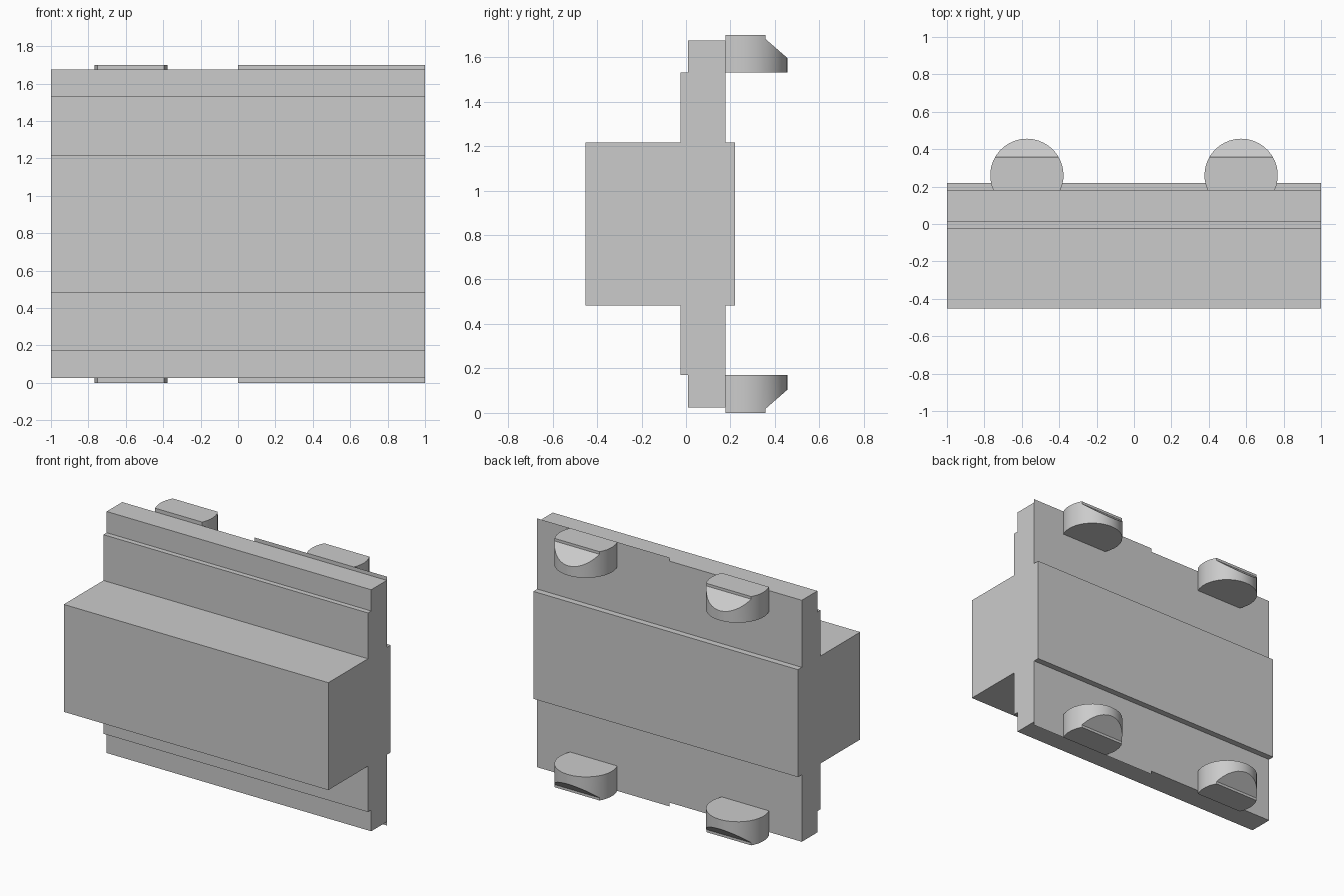
import bpy, bmesh, math

if "Cube" in bpy.data.objects:
    bpy.data.objects.remove(bpy.data.objects["Cube"])

MID_Z = 0.85          # the model is symmetrical above and below this height


def make_object(name, bm):
    bmesh.ops.recalc_face_normals(bm, faces=bm.faces[:])
    mesh = bpy.data.meshes.new(name)
    bm.to_mesh(mesh)
    bm.free()
    obj = bpy.data.objects.new(name, mesh)
    obj.location.z = MID_Z
    bpy.context.collection.objects.link(obj)
    return obj


def extrude(name, points, offset):
    """Closed prism from a flat outline of 3D points."""
    bm = bmesh.new()
    face = bm.faces.new([bm.verts.new(p) for p in points])
    result = bmesh.ops.extrude_face_region(bm, geom=[face])
    verts = [g for g in result["geom"] if isinstance(g, bmesh.types.BMVert)]
    bmesh.ops.translate(bm, verts=verts, vec=offset)
    return make_object(name, bm)


# Body: stepped (y, z) profile, upper half mirrored to the lower half
front = [(0.01, 0.825), (0.01, 0.68), (-0.025, 0.68), (-0.025, 0.367), (-0.453, 0.367)]
back = [(0.22, 0.367), (0.178, 0.367), (0.178, 0.825)]
upper = back + front
profile = upper + [(y, -z) for y, z in reversed(upper)]
extrude("body", [(-1, y, z) for y, z in profile], (2, 0, 0))

# Lugs: round pads with a flat back, cut by a stepped slope on the outer edge
CX, CY, R = 0.573, 0.26, 0.196
start = -math.asin((CY - 0.178) / R)
sweep = math.pi - 2 * start
outline = [(CX + R * math.cos(start + sweep * i / 24),
            CY + R * math.sin(start + sweep * i / 24), 0.68) for i in range(25)]
lugs = extrude("lugs", outline, (0, 0, 0.17))

slope = [(0.357, 0.9), (0.357, 0.832), (0.457, 0.745), (0.6, 0.62), (0.6, 0.9)]
cutter = extrude("slope_cutter", [(0.3, y, z) for y, z in slope], (0.6, 0, 0))
cutter.hide_render = True
cutter.hide_set(True)

cut = lugs.modifiers.new("slope", "BOOLEAN")
cut.operation = "DIFFERENCE"
cut.solver = "EXACT"
cut.object = cutter
mirror = lugs.modifiers.new("mirror", "MIRROR")
mirror.use_axis = (True, False, True)
mirror.use_mirror_merge = False

# Apply the modifiers so the cutter can go, then smooth the round sides
bpy.context.view_layer.update()
graph = bpy.context.evaluated_depsgraph_get()
final = bpy.data.meshes.new_from_object(lugs.evaluated_get(graph))
lugs.modifiers.clear()
lugs.data = final
bpy.data.objects.remove(cutter)
bpy.context.view_layer.objects.active = lugs
lugs.select_set(True)
bpy.ops.object.shade_smooth_by_angle(angle=math.radians(30))

# Thin backing strips behind the right half, at top and bottom
bm = bmesh.new()
for side in (1, -1):
    corners = [(0, 0.68), (1, 0.68), (1, 0.85), (0, 0.85)]
    bm.faces.new([bm.verts.new((x, 0.179, z * side)) for x, z in corners])
make_object("backing_strips", bm)
